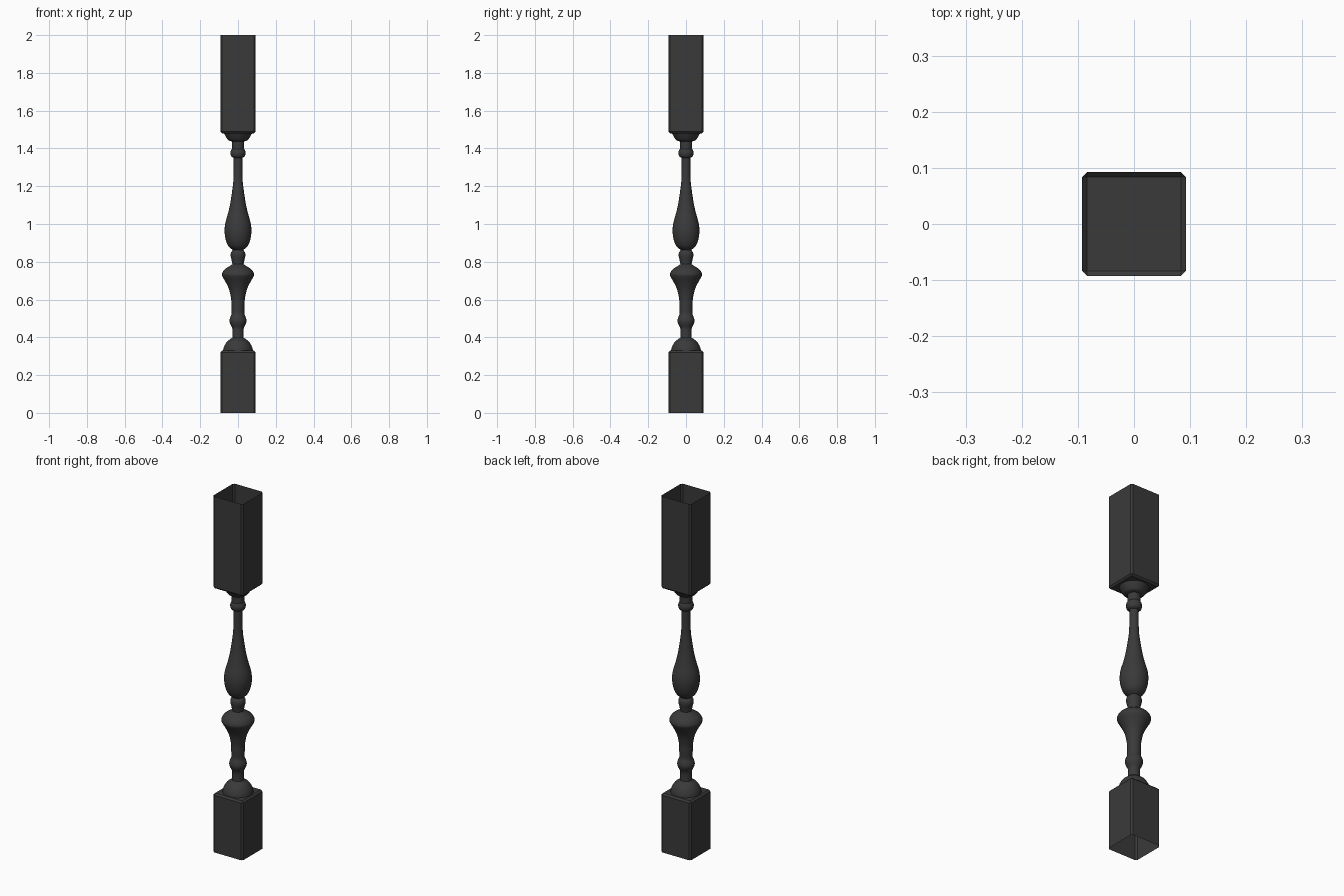
import bpy, bmesh, math
from mathutils import Vector

if "Cube" in bpy.data.objects:
    bpy.data.objects.remove(bpy.data.objects["Cube"])

dark = bpy.data.materials.new("dark_paint")
dark.diffuse_color = (0.042, 0.042, 0.042, 1)
dark.use_nodes = True
dark.node_tree.nodes["Principled BSDF"].inputs["Base Color"].default_value = dark.diffuse_color


def finish(bm, name):
    mesh = bpy.data.meshes.new(name)
    bm.to_mesh(mesh)
    bm.free()
    mesh.materials.append(dark)
    ob = bpy.data.objects.new(name, mesh)
    bpy.context.collection.objects.link(ob)
    return ob


def block(name, z0, z1, open_z, half=0.0925, chamfer=0.009):
    """Chamfered square block with one open end."""
    bm = bmesh.new()
    bmesh.ops.create_cube(bm, size=1)
    for v in bm.verts:
        v.co = Vector((v.co.x * 2 * half, v.co.y * 2 * half, z0 if v.co.z < 0 else z1))
    ends = [f for f in bm.faces if abs(f.calc_center_median().z - open_z) < 1e-4]
    bmesh.ops.delete(bm, geom=ends, context='FACES_ONLY')
    edges = [e for e in bm.edges if not e.is_boundary]
    bmesh.ops.bevel(bm, geom=edges, offset=chamfer, segments=1,
                    affect='EDGES', profile=0.5)
    return finish(bm, name)


def smooth_curve(pts, steps=4):
    """Catmull-Rom through (radius, height) points."""
    p = [Vector(q) for q in pts]
    p = [2 * p[0] - p[1]] + p + [2 * p[-1] - p[-2]]
    out = []
    for i in range(1, len(p) - 2):
        a, b, c, d = p[i - 1:i + 3]
        for k in range(steps):
            t = k / steps
            out.append(0.5 * (2 * b + (c - a) * t + (2 * a - 5 * b + 4 * c - d) * t * t
                              + (3 * b - a - 3 * c + d) * t ** 3))
    return out + [p[-2]]


def turned(name, pts, sides=32):
    bm = bmesh.new()
    rings = []
    for r, z in smooth_curve(pts):
        rings.append([bm.verts.new((r * math.cos(2 * math.pi * i / sides),
                                    r * math.sin(2 * math.pi * i / sides), z))
                      for i in range(sides)])
    for lo, hi in zip(rings, rings[1:]):
        for i in range(sides):
            j = (i + 1) % sides
            bm.faces.new((lo[i], lo[j], hi[j], hi[i]))
    ob = finish(bm, name)
    bpy.ops.object.select_all(action='DESELECT')
    ob.select_set(True)
    bpy.context.view_layer.objects.active = ob
    bpy.ops.object.shade_smooth_by_angle(angle=math.radians(35))


# Square ends
block("bottom_block", 0, 0.33, 0)
block("top_block", 1.48, 2.0, 2.0)

# Turned shaft, from the bottom up; each section ends at a crease
turned("base_dome", [(0.079, 0.33), (0.074, 0.35), (0.06, 0.375), (0.042, 0.39), (0.03, 0.398)])
turned("lower_bead", [(0.03, 0.398), (0.03, 0.445), (0.04, 0.468), (0.045, 0.487),
                      (0.041, 0.506), (0.034, 0.525), (0.035, 0.57)])
turned("vase", [(0.035, 0.57), (0.036, 0.60), (0.046, 0.65), (0.064, 0.69),
                (0.082, 0.722), (0.084, 0.738), (0.07, 0.76), (0.04, 0.78), (0.03, 0.787)])
turned("middle_bead", [(0.03, 0.787), (0.034, 0.81), (0.039, 0.832), (0.037, 0.85), (0.027, 0.862)])
turned("bulb", [(0.027, 0.862), (0.05, 0.882), (0.065, 0.917), (0.071, 0.96), (0.067, 1.005),
                (0.052, 1.06), (0.041, 1.11), (0.031, 1.175), (0.024, 1.24), (0.023, 1.35)])
turned("upper_bead", [(0.023, 1.35), (0.035, 1.358), (0.040, 1.375), (0.037, 1.39), (0.032, 1.398)])
turned("upper_neck", [(0.032, 1.398), (0.032, 1.437)])
turned("capital", [(0.032, 1.437), (0.05, 1.443), (0.063, 1.46), (0.074, 1.48)])
